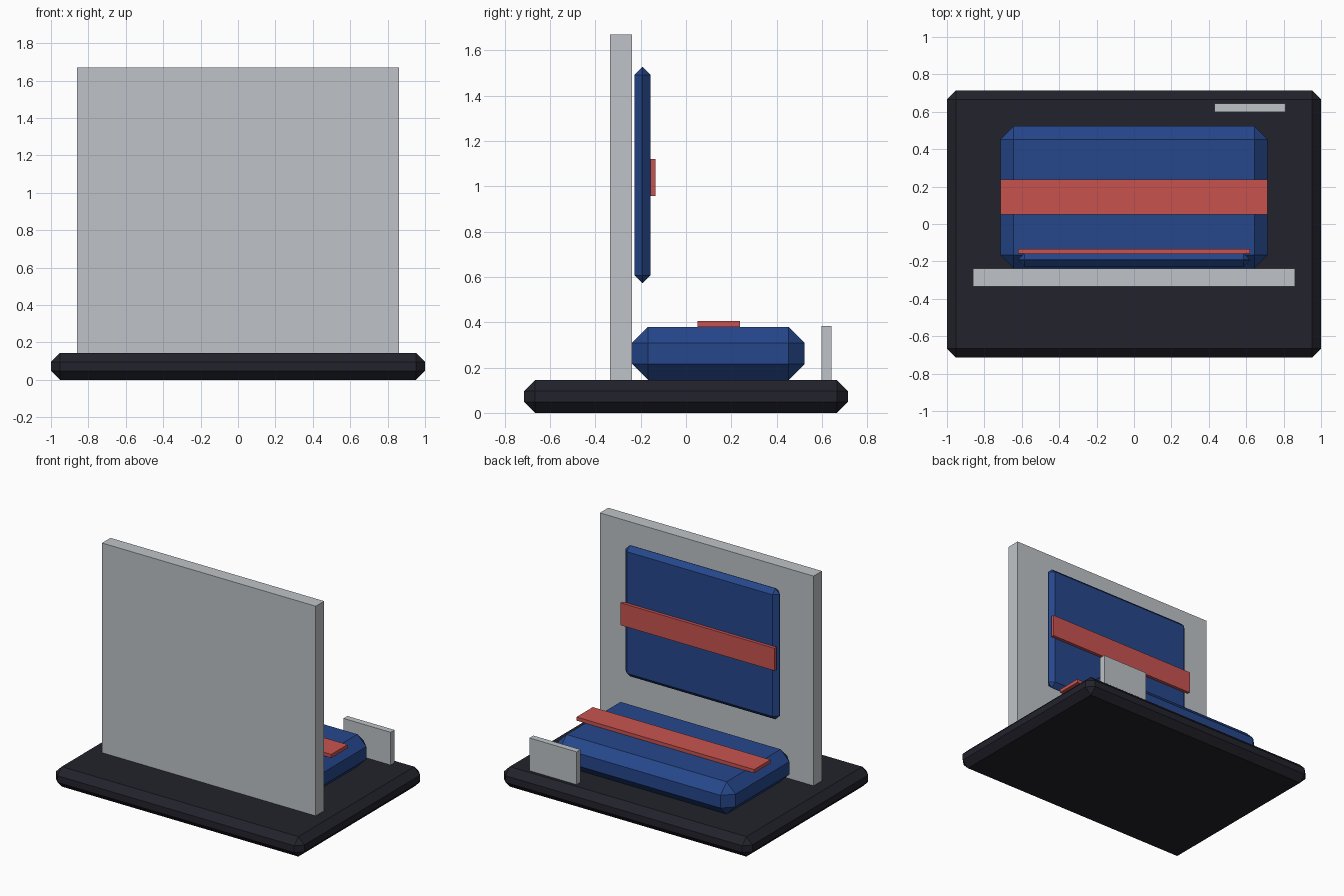
import bpy
import bmesh
from mathutils import Vector

cube = bpy.data.objects.get("Cube")
if cube:
    bpy.data.objects.remove(cube, do_unlink=True)


def material(name, rgb):
    mat = bpy.data.materials.new(name)
    mat.use_nodes = True
    color = (*rgb, 1.0)
    mat.diffuse_color = color
    mat.node_tree.nodes["Principled BSDF"].inputs["Base Color"].default_value = color
    return mat


def box(name, mat, x, y, z, bevel=0.0):
    """Flat-shaded box spanning the given ranges, with optional chamfered edges."""
    low, high = (Vector(c) for c in zip(x, y, z))
    size, center = high - low, (low + high) / 2
    bm = bmesh.new()
    bmesh.ops.create_cube(bm, size=1)
    bmesh.ops.scale(bm, vec=size, verts=bm.verts)
    if bevel:
        bmesh.ops.bevel(bm, geom=bm.edges[:], offset=bevel, segments=1,
                        affect='EDGES', profile=0.5)
    mesh = bpy.data.meshes.new(name)
    bm.to_mesh(mesh)
    bm.free()
    mesh.materials.append(mat)
    obj = bpy.data.objects.new(name, mesh)
    obj.location = center
    bpy.context.collection.objects.link(obj)
    return obj


black = material("charcoal black", (0.016, 0.016, 0.025))
blue = material("cushion blue", (0.019, 0.063, 0.26))
red = material("stripe red", (0.58, 0.086, 0.078))
grey = material("panel grey", (0.52, 0.55, 0.58))

BASE_TOP = 0.145
SEAT_TOP = 0.38

# Chamfered floor slab
box("base", black, (-1, 1), (-0.714, 0.714), (0, BASE_TOP), 0.048)

# Upright panel and small plate at the back corner
box("upright_panel", grey, (-0.86, 0.86), (-0.335, -0.238), (BASE_TOP, 1.67))
box("small_plate", grey, (0.43, 0.81), (0.598, 0.643), (BASE_TOP, 0.383))

# Seat cushion with its stripe
box("seat_cushion", blue, (-0.715, 0.715), (-0.238, 0.524), (BASE_TOP, SEAT_TOP), 0.071)
box("seat_stripe", red, (-0.715, 0.715), (0.05, 0.238), (SEAT_TOP, 0.406))

# Backrest cushion with its stripe
box("back_cushion", blue, (-0.62, 0.62), (-0.228, -0.157), (0.573, 1.526), 0.034)
box("back_stripe", red, (-0.62, 0.62), (-0.157, -0.134), (0.957, 1.12))
